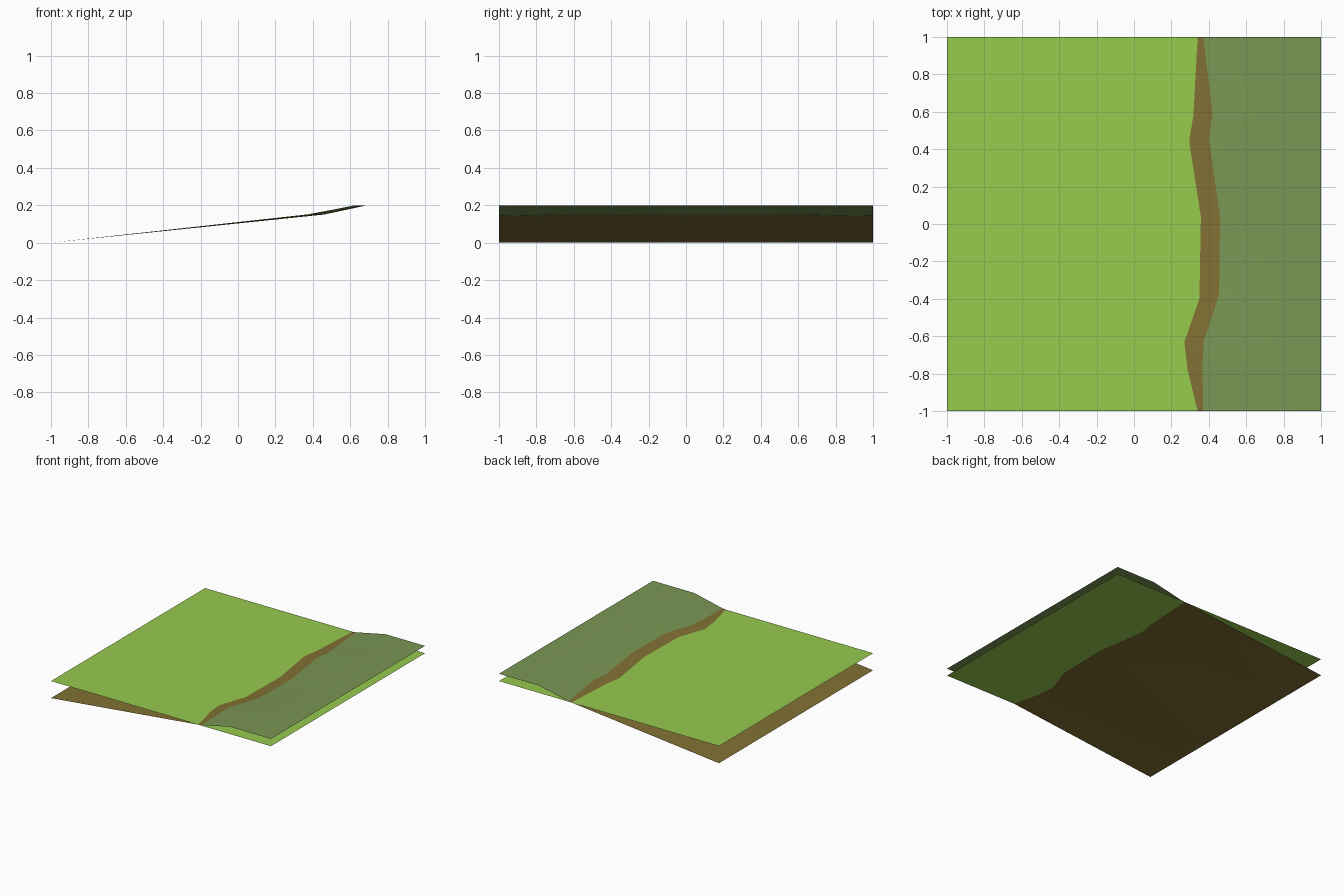
import bpy

if "Cube" in bpy.data.objects:
    bpy.data.objects.remove(bpy.data.objects["Cube"])


def material(name, rgb):
    m = bpy.data.materials.new(name)
    m.diffuse_color = (*rgb, 1.0)
    m.use_nodes = True
    m.node_tree.nodes["Principled BSDF"].inputs["Base Color"].default_value = m.diffuse_color
    return m


def sheet(name, rows, mats, smooth=False):
    """Skin rows of points into a grid; each lengthwise strip takes its material."""
    n = len(rows[0])
    verts = [p for row in rows for p in row]
    faces, slots = [], []
    for r in range(len(rows) - 1):
        for c in range(n - 1):
            a = r * n + c
            faces.append((a, a + 1, a + n + 1, a + n))
            slots.append(min(c, len(mats) - 1))
    mesh = bpy.data.meshes.new(name)
    mesh.from_pydata(verts, [], faces)
    for m in mats:
        mesh.materials.append(m)
    for poly, slot in zip(mesh.polygons, slots):
        poly.material_index = slot
        poly.use_smooth = smooth
    mesh.update()
    obj = bpy.data.objects.new(name, mesh)
    bpy.context.collection.objects.link(obj)
    return obj


grass = material("bright_grass", (0.305, 0.597, 0.076))
earth = material("brown_earth", (0.223, 0.165, 0.034))
moss = material("grey_green_bank", (0.195, 0.305, 0.089))

LEVEL = 0.14   # height of the flat grass sheet
TOP = 0.20     # height of the bank's plateau

# Flat grass sheet
sheet("grass_plane", [[(-1, -1, LEVEL), (1, -1, LEVEL)],
                      [(-1, 1, LEVEL), (1, 1, LEVEL)]], [grass])

# Sloping ground: y, where it emerges from the grass, where earth meets the bank, bank crest
profile = [
    (-1.00, 0.340, 0.370, 0.625),
    (-0.75, 0.283, 0.366, 0.625),
    (-0.63, 0.270, 0.372, 0.63),
    (-0.38, 0.350, 0.455, 0.68),
    (0.04, 0.357, 0.460, 0.69),
    (0.46, 0.297, 0.400, 0.65),
    (0.59, 0.318, 0.420, 0.66),
    (1.00, 0.340, 0.370, 0.64),
]
rows = []
for y, emerge, edge, crest in profile:
    edge_z = LEVEL * (edge + 1) / (emerge + 1)
    rows.append([(-1, y, 0), (edge, y, edge_z), (crest, y, TOP), (1, y, TOP)])
sheet("sloping_ground", rows, [earth, moss], smooth=True)
